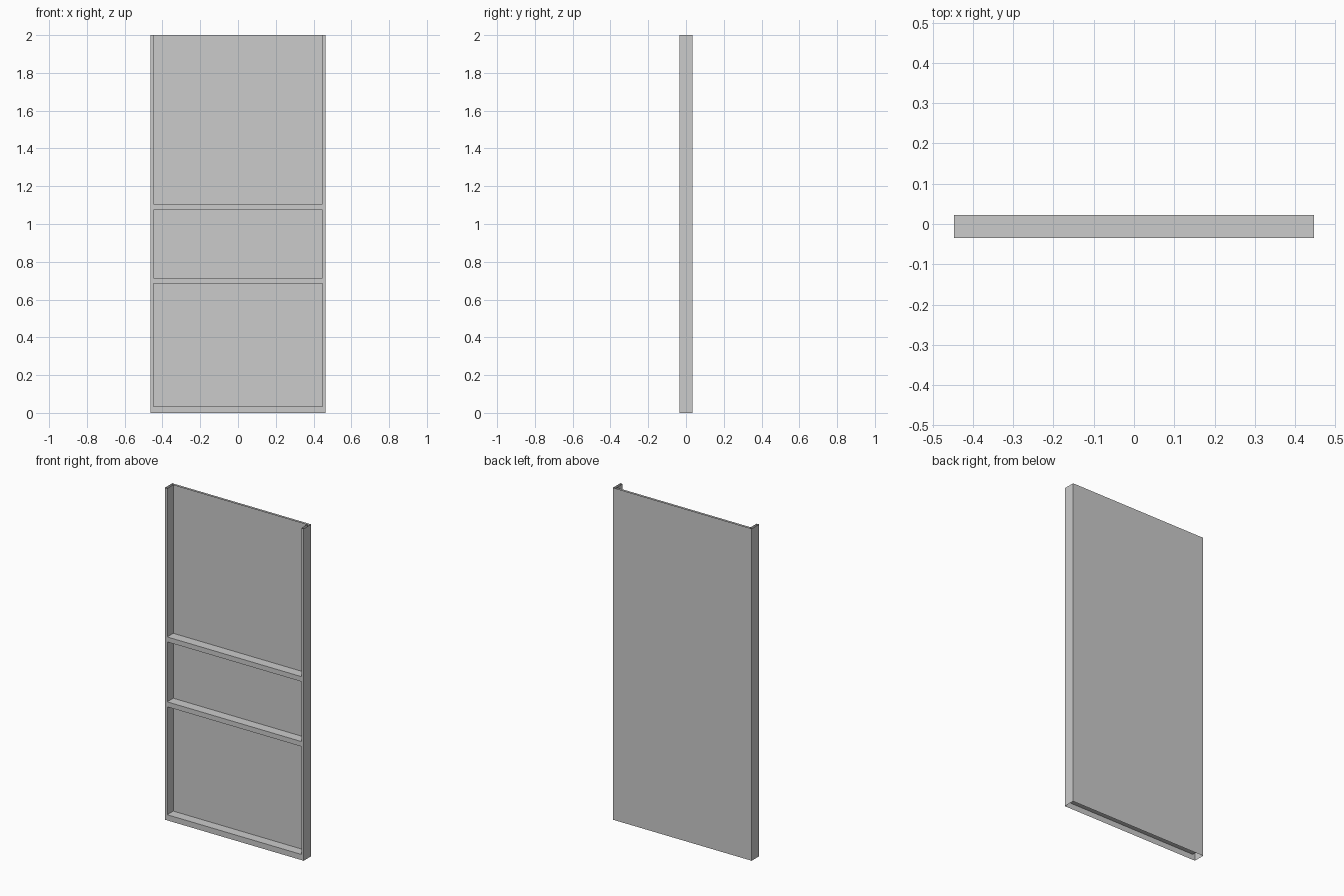
import bpy, bmesh

if "Cube" in bpy.data.objects:
    bpy.data.objects.remove(bpy.data.objects["Cube"])

W, IN_W = 0.4625, 0.447           # outer and pocket half widths
FRONT, PANEL, BACK = -0.035, 0.0225, 0.035
XS = [-W, -IN_W, IN_W, W]
ZS = [0, 0.034, 0.684, 0.714, 1.075, 1.105, 2.0]
POCKET_ROWS = (1, 3, 5)


def finish(bm, name):
    mesh = bpy.data.meshes.new(name)
    bm.to_mesh(mesh)
    bm.free()
    obj = bpy.data.objects.new(name, mesh)
    bpy.context.collection.objects.link(obj)
    return obj


# Front frame: a grid of strips with three pockets pressed in
bm = bmesh.new()
grid = [[bm.verts.new((x, FRONT, z)) for x in XS] for z in ZS]
pockets = []
for r in range(len(ZS) - 1):
    for c in range(len(XS) - 1):
        face = bm.faces.new((grid[r][c], grid[r][c + 1],
                             grid[r + 1][c + 1], grid[r + 1][c]))
        if c == 1 and r in POCKET_ROWS:
            pockets.append(face)
pressed = bmesh.ops.extrude_discrete_faces(bm, faces=pockets)["faces"]
for face in pressed:
    bmesh.ops.translate(bm, verts=face.verts, vec=(0, PANEL - FRONT, 0))

# The upper pocket runs out through the open top
top = [f for f in bm.faces if all(abs(v.co.z - ZS[-1]) < 1e-5 for v in f.verts)]
bmesh.ops.delete(bm, geom=top, context='FACES')
finish(bm, "door_front_frame")

# Outer skin: sheet wrapped round the sides and back, open at top and bottom
bm = bmesh.new()
profile = [(W, FRONT), (W, BACK), (-W, BACK), (-W, FRONT)]
low, high = [[bm.verts.new((x, y, z)) for x, y in profile] for z in (0, ZS[-1])]
for i in range(3):
    bm.faces.new((low[i], low[i + 1], high[i + 1], high[i]))
finish(bm, "door_outer_skin")
